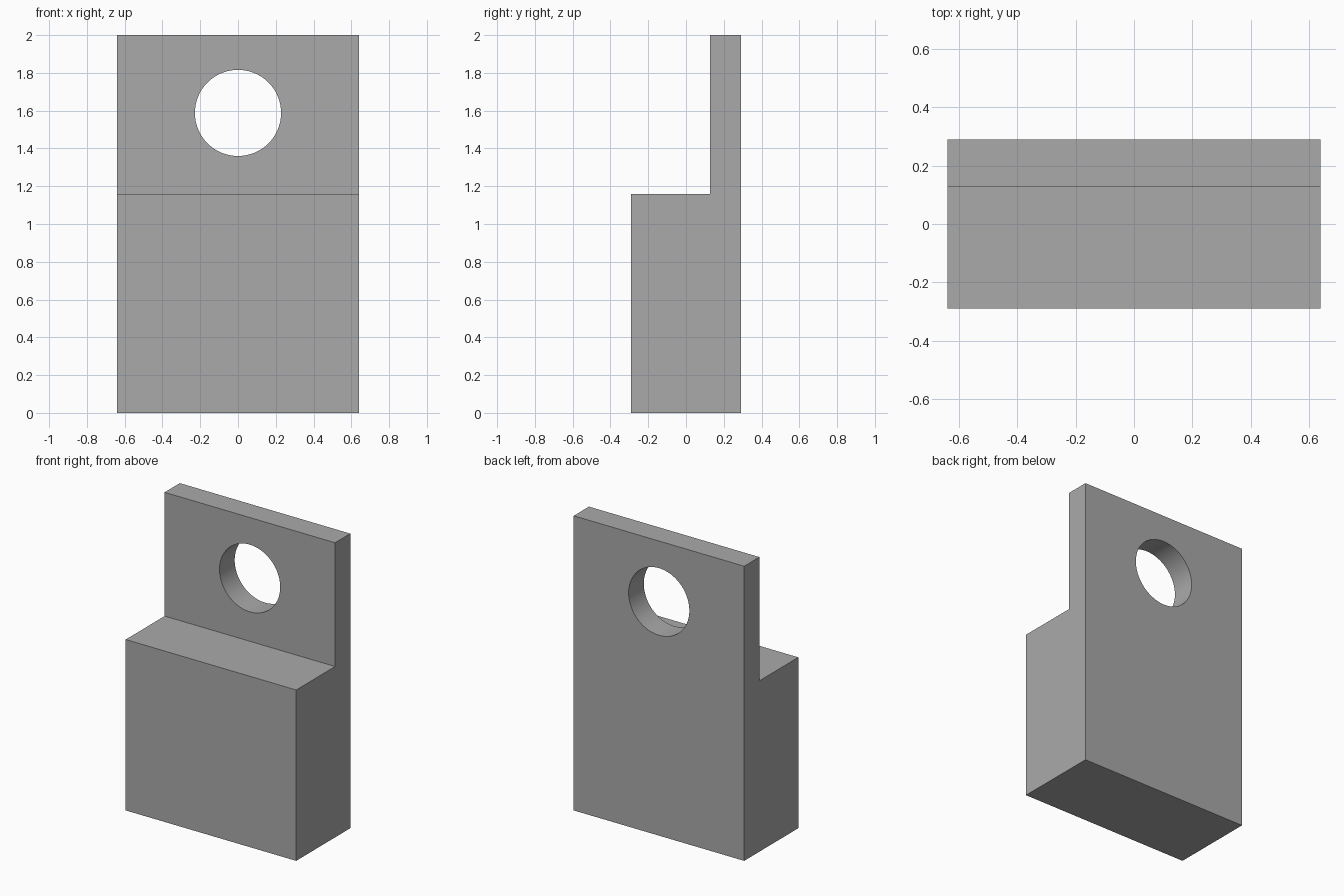
import bpy
import bmesh
from math import radians

cube = bpy.data.objects.get("Cube")
if cube:
    bpy.data.objects.remove(cube, do_unlink=True)

HALF_WIDTH = 0.64

# Single grey finish
grey = bpy.data.materials.new("plain_grey")
grey.use_nodes = True
colour = (0.4, 0.4, 0.4, 1)
grey.diffuse_color = colour
grey.node_tree.nodes["Principled BSDF"].inputs["Base Color"].default_value = colour

# Stepped block: side profile (y, z) extruded across the width
profile = [(-0.29, 0), (0.29, 0), (0.29, 2), (0.127, 2), (0.127, 1.16), (-0.29, 1.16)]
bm = bmesh.new()
side = bm.faces.new([bm.verts.new((-HALF_WIDTH, y, z)) for y, z in profile])
extruded = bmesh.ops.extrude_face_region(bm, geom=[side])["geom"]
bmesh.ops.translate(bm, vec=(2 * HALF_WIDTH, 0, 0),
                    verts=[g for g in extruded if isinstance(g, bmesh.types.BMVert)])
bmesh.ops.recalc_face_normals(bm, faces=bm.faces)
mesh = bpy.data.meshes.new("stepped_block")
bm.to_mesh(mesh)
bm.free()
block = bpy.data.objects.new("stepped_block", mesh)
bpy.context.collection.objects.link(block)
mesh.materials.append(grey)

# Round through-hole in the upright plate
bpy.ops.mesh.primitive_cylinder_add(vertices=96, radius=0.228, depth=0.6,
                                    location=(0, 0.2, 1.588), rotation=(radians(90), 0, 0))
cutter = bpy.context.object
cutter.name = "hole_cutter"
cutter.data.materials.append(grey)

hole = block.modifiers.new("hole", "BOOLEAN")
hole.operation = "DIFFERENCE"
hole.solver = "EXACT"
hole.object = cutter

# Apply the cut, then smooth only the bore
bpy.ops.object.select_all(action="DESELECT")
block.select_set(True)
bpy.context.view_layer.objects.active = block
bpy.ops.object.modifier_apply(modifier=hole.name)
bpy.data.objects.remove(cutter, do_unlink=True)
bpy.ops.object.shade_smooth_by_angle(angle=radians(30))
